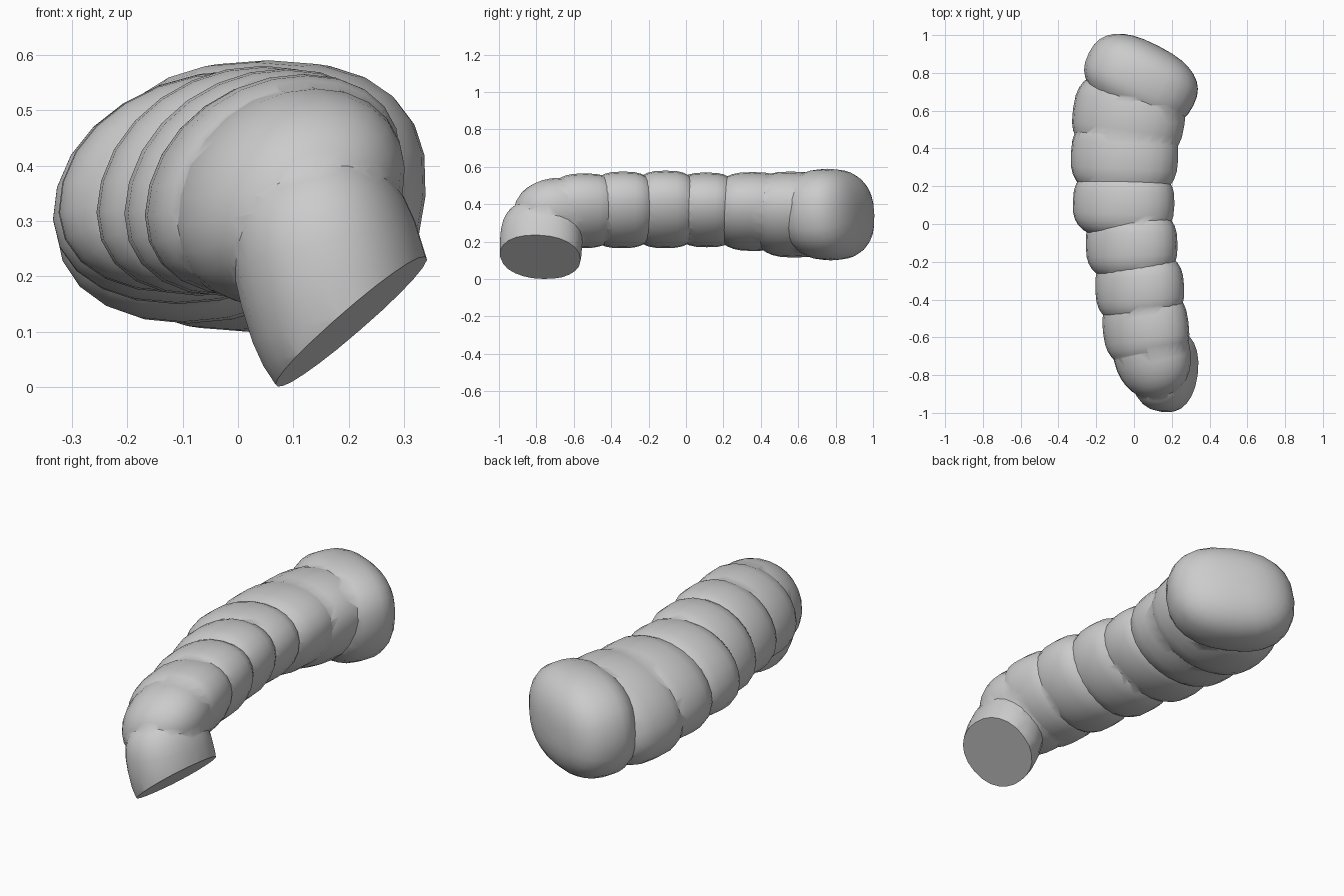
import bpy, bmesh, math
from mathutils import Vector, Matrix

if "Cube" in bpy.data.objects:
    bpy.data.objects.remove(bpy.data.objects["Cube"])


def spow(v, e):
    return math.copysign(abs(v) ** e, v)


def blob(name, center, half, rot, n=2.1, m=2.8, shear=0.0, cut=None, sides=24, rings=16):
    """Rounded segment lofted along local Y; n = section roundness, m = lengthwise roundness.
    cut = (point, normal) slices the segment flat."""
    bm = bmesh.new()
    loops = []
    for j in range(1, rings):
        p = math.pi * j / rings
        y, r = -spow(math.cos(p), 2 / m) * half[1], spow(math.sin(p), 2 / m)
        loop = []
        for i in range(sides):
            a = 2 * math.pi * i / sides
            x = spow(math.cos(a), 2 / n) * r * half[0]
            z = spow(math.sin(a), 2 / n) * r * half[2]
            loop.append(bm.verts.new((x + shear * z, y, z)))
        loops.append(loop)
    for a, b in zip(loops, loops[1:]):
        for i in range(sides):
            k = (i + 1) % sides
            bm.faces.new((a[i], a[k], b[k], b[i]))
    for loop, y in ((loops[0], -half[1]), (loops[-1], half[1])):
        tip = bm.verts.new((0, y, 0))
        for i in range(sides):
            bm.faces.new((loop[i], loop[(i + 1) % sides], tip))
    bm.transform(Matrix.Translation(center) @ rot)
    if cut:
        bmesh.ops.bisect_plane(bm, geom=bm.verts[:] + bm.edges[:] + bm.faces[:],
                               plane_co=cut[0], plane_no=cut[1], clear_outer=True)
        bmesh.ops.holes_fill(bm, edges=[e for e in bm.edges if e.is_boundary])
    bmesh.ops.recalc_face_normals(bm, faces=bm.faces[:])
    me = bpy.data.meshes.new(name)
    bm.to_mesh(me)
    bm.free()
    ob = bpy.data.objects.new(name, me)
    bpy.context.collection.objects.link(ob)
    return ob


def yaw(deg):
    return Matrix.Rotation(math.radians(deg), 4, 'Z')


parts = []

# Body segments, back to front: y, half length, x left/right, z bottom/top, yaw
segments = [
    (0.57, 0.23, -0.325, 0.27, 0.115, 0.575, -8),
    (0.36, 0.22, -0.335, 0.235, 0.15, 0.572, -3),
    (0.11, 0.19, -0.325, 0.215, 0.17, 0.57, -2),
    (-0.11, 0.19, -0.255, 0.23, 0.165, 0.58, 1),
    (-0.34, 0.19, -0.205, 0.265, 0.165, 0.575, 3),
    (-0.55, 0.20, -0.165, 0.29, 0.165, 0.565, 7),
]
for i, (y, hl, xl, xr, zb, zt, ang) in enumerate(segments):
    parts.append(blob(f"body_segment_{i + 1}", ((xl + xr) / 2, y, (zb + zt) / 2),
                      ((xr - xl) / 2 - 0.008, hl, (zt - zb) / 2), yaw(ang), shear=0.28))

# Rounded front shoulder where the body bends down
parts.append(blob("front_bend", (0.092, -0.675, 0.345), (0.2, 0.25, 0.197), yaw(13),
                  n=2.1, m=2.2, shear=0.2))

# Large slanted rounded end at the back
parts.append(blob("back_end", (0.037, 0.765, 0.345), (0.31, 0.2, 0.245), yaw(-27),
                  n=2.4, m=2.5, shear=0.08))

# Short front stub pointing down, cut flat toward lower right
d = Vector((0.27, -0.03, -1)).normalized()
parts.append(blob("front_stub", (0.173, -0.775, 0.19), (0.222, 0.24, 0.172),
                  d.to_track_quat('Y', 'Z').to_matrix().to_4x4(), n=2.2, m=2.6,
                  cut=(Vector((0.2, -0.77, 0.113)), Vector((0.65, -0.1, -0.75)))))

# Fuse the overlapping parts into one outer skin
body = parts[0]
body.name = "segmented_body"
for p in parts[1:]:
    mod = body.modifiers.new("union", 'BOOLEAN')
    mod.operation = 'UNION'
    mod.solver = 'EXACT'
    mod.object = p
skin = bpy.data.meshes.new_from_object(body.evaluated_get(bpy.context.evaluated_depsgraph_get()))
body.modifiers.clear()
body.data = skin
for p in parts[1:]:
    bpy.data.objects.remove(p)
bpy.ops.object.select_all(action='DESELECT')
body.select_set(True)
bpy.context.view_layer.objects.active = body
bpy.ops.object.shade_smooth_by_angle(angle=math.radians(40))
